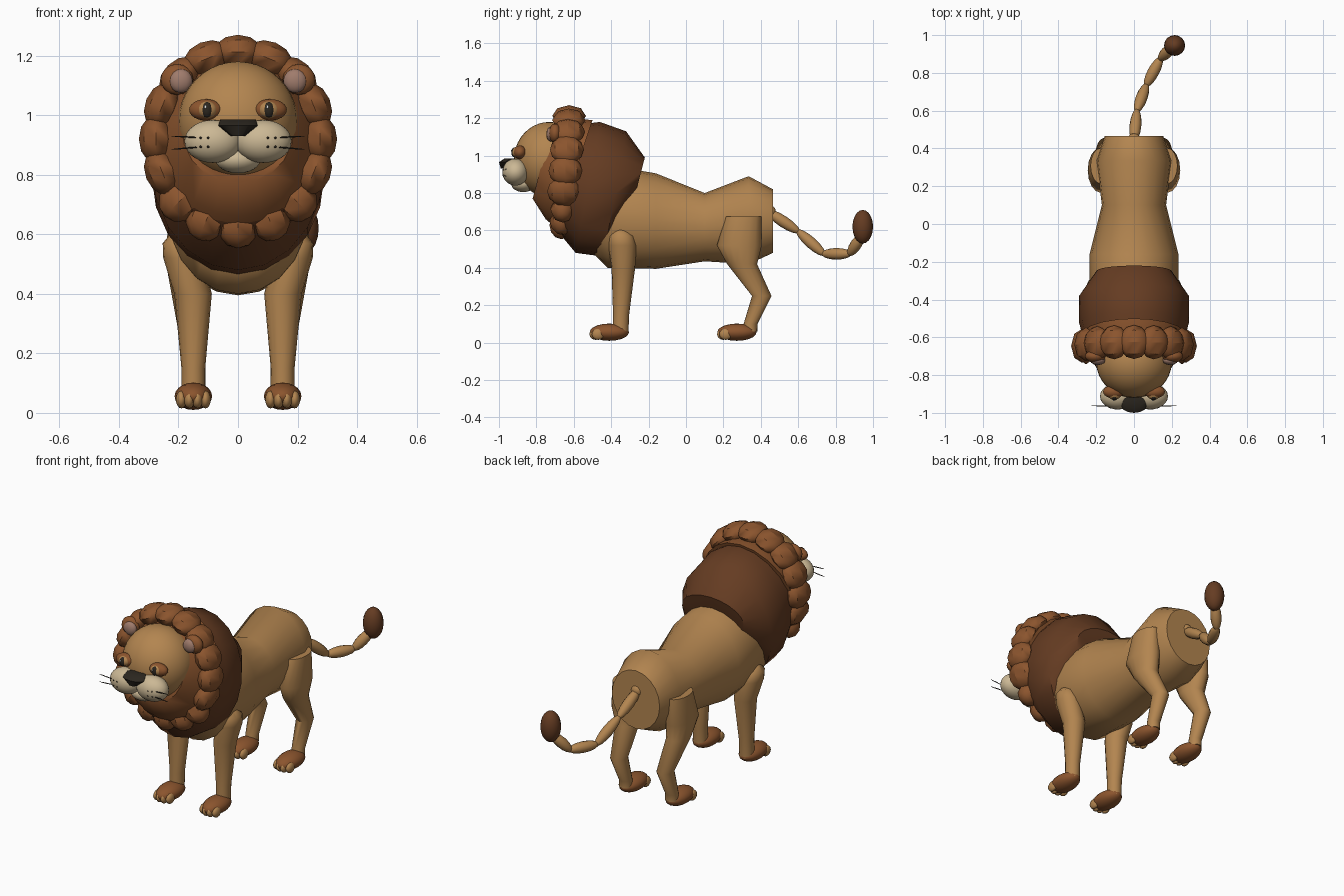
import bpy, math
from mathutils import Vector, Euler

if "Cube" in bpy.data.objects:
    bpy.data.objects.remove(bpy.data.objects["Cube"], do_unlink=True)


def material(name, r, g, b):
    m = bpy.data.materials.new(name)
    m.use_nodes = True
    m.diffuse_color = (r, g, b, 1)
    m.node_tree.nodes["Principled BSDF"].inputs["Base Color"].default_value = (r, g, b, 1)
    return m


TAN = material("tan fur", .45, .235, .08)
BROWN = material("brown mane", .26, .09, .027)
DARK = material("dark mane", .13, .045, .016)
CREAM = material("cream muzzle", .60, .48, .30)
BLACK = material("nose black", .025, .02, .014)
PINK = material("ear pink", .35, .20, .15)
WHITE = material("eye glint", .85, .85, .82)


def finish(obj, mat, angle=50):
    obj.data.materials.append(mat)
    bpy.ops.object.select_all(action='DESELECT')
    obj.select_set(True)
    bpy.context.view_layer.objects.active = obj
    bpy.ops.object.shade_smooth_by_angle(angle=math.radians(angle))
    return obj


def ball(name, loc, radii, mat, seg=20, rings=12, rot=(0, 0, 0), angle=50):
    bpy.ops.mesh.primitive_uv_sphere_add(segments=seg, ring_count=rings, radius=1,
                                         location=loc, rotation=rot)
    obj = bpy.context.object
    obj.name = name
    obj.scale = radii
    return finish(obj, mat, angle)


def loft(name, rings, mat, n=20):
    """Skin a tube over rings given as (centre, half axis, half axis)."""
    verts, faces = [], []
    for c, u, v in rings:
        for i in range(n):
            a = math.tau * i / n
            verts.append(Vector(c) + Vector(u) * math.cos(a) + Vector(v) * math.sin(a))
    for k in range(len(rings) - 1):
        for i in range(n):
            j = (i + 1) % n
            faces.append((k * n + i, k * n + j, k * n + n + j, k * n + n + i))
    faces.append(tuple(reversed(range(n))))
    faces.append(tuple(range((len(rings) - 1) * n, len(rings) * n)))
    me = bpy.data.meshes.new(name)
    me.from_pydata(verts, [], faces)
    import bmesh
    bm = bmesh.new()
    bm.from_mesh(me)
    bmesh.ops.recalc_face_normals(bm, faces=bm.faces)
    bm.to_mesh(me)
    bm.free()
    obj = bpy.data.objects.new(name, me)
    bpy.context.collection.objects.link(obj)
    return finish(obj, mat)


def trunk(name, stations, mat):
    """Loft along y; stations are top y, top z, bottom y, bottom z, half width."""
    rings = []
    for ty, tz, by, bz, w in stations:
        rings.append(((0, (ty + by) / 2, (tz + bz) / 2), (w, 0, 0),
                      (0, (ty - by) / 2, (tz - bz) / 2)))
    return loft(name, rings, mat)


def leg(name, side, stations):
    """Loft of level rings; stations are x, y, z, x radius, y radius."""
    return loft(name, [((side * x, y, z), (rx, 0, 0), (0, ry, 0))
                       for x, y, z, rx, ry in stations], TAN, 16)


def rod(name, a, b, r, mat):
    d = Vector(b) - Vector(a)
    obj = ball(name, (Vector(a) + Vector(b)) / 2, (r, r, d.length / 2), mat, 12, 8,
               d.to_track_quat('Z', 'Y').to_euler())
    return obj


# Body and mane masses
trunk("body", [(-.5, .95, -.5, .48, .20), (-.42, .95, -.42, .40, .235),
               (-.16, .905, -.16, .395, .235), (.1, .8, .1, .435, .17),
               (.335, .89, .335, .42, .20), (.465, .82, .465, .48, .155)], TAN)
trunk("dark_mane", [(-.62, 1.16, -.74, .66, .25), (-.46, 1.18, -.59, .48, .29),
                    (-.32, 1.13, -.44, .46, .29), (-.22, .99, -.28, .76, .20)], DARK)
trunk("mane_collar", [(-.72, 1.15, -.82, .77, .19), (-.62, 1.2, -.75, .66, .25),
                      (-.5, 1.19, -.69, .61, .285)], BROWN)

# Ring of overlapping mane locks; the lowest ones point downward
LOCKS = 16
for i in range(LOCKS):
    a = math.tau * i / LOCKS
    c, s = math.cos(a), math.sin(a)
    loc = (.275 * s, -.645 + .02 * c, .92 + .292 * c)
    if c < -.6:
        ball("mane_lock", loc, (.07, .065, .075), BROWN, 8, 6, (0, a, 0), 35)
    else:
        ball("mane_lock", loc, (.058, .09, .082), BROWN, 8, 6, (0, a + math.pi / 2, 0), 35)

# Head, chin and nose
ball("head", (0, -.73, .98), (.2, .19, .2), TAN, 32, 20)
ball("chin", (0, -.87, .85), (.075, .065, .045), CREAM)
loft("nose", [((0, -.94, .985), (.06, 0, 0), (0, .03, 0)),
              ((0, -.965, .965), (.066, 0, 0), (0, .035, 0)),
              ((0, -.96, .93), (.025, 0, 0), (0, .03, 0))], BLACK, 12)

for side in (-1, 1):
    # Muzzle half with whiskers and their spots
    ball("muzzle", (side * .085, -.912, .912), (.095, .07, .072), CREAM, 24, 14)
    for dz in (-.018, .012):
        rod("whisker", (side * .12, -.965, .912 + dz),
            (side * .225, -.962, .912 + dz * 1.5), .0025, BLACK)
        for dx in (.10, .125):
            y = -.912 - .069 * math.sqrt(1 - ((dx - .085) / .095) ** 2 - (dz / .072) ** 2)
            ball("whisker_spot", (side * dx, y, .912 + dz), (.004, .003, .004), BLACK, 8, 6)
    # Eye: lid, iris, pupil and glint
    ball("eye_lid", (side * .108, -.888, 1.018), (.056, .035, .036), BROWN)
    ball("eye_iris", (side * .104, -.905, 1.018), (.034, .025, .029), TAN)
    ball("eye_pupil", (side * .104, -.918, 1.018), (.018, .016, .026), BLACK)
    ball("eye_glint", (side * .104 - .005, -.934, 1.028), (.004, .003, .006), WHITE, 8, 6)
    # Ear
    ball("ear", (side * .205, -.70, 1.12), (.055, .035, .052), BROWN, 12, 8)
    ball("ear_inner", (side * .192, -.722, 1.115), (.04, .025, .04), PINK, 12, 8)
    # Legs
    leg("front_leg", side, [(.15, -.35, .05, .04, .042), (.15, -.347, .15, .04, .043),
                            (.151, -.335, .4, .063, .063), (.185, -.34, .52, .066, .075),
                            (.20, -.345, .57, .053, .065), (.19, -.35, .61, .03, .03)])
    leg("hind_leg", side, [(.15, .345, .06, .036, .036), (.15, .345, .1, .036, .037),
                           (.15, .405, .25, .046, .052), (.165, .30, .42, .062, .08),
                           (.175, .285, .52, .07, .12), (.175, .308, .675, .055, .095)])
    # Paws with toes
    for name, y in (("front", -.41), ("hind", .272)):
        ball(name + "_paw", (side * .15, y, .056), (.063, .105, .046), BROWN, 16, 10)
        for k in (-1.5, -.5, .5, 1.5):
            ball(name + "_toe", (side * .15 + k * .027, y - .078 + abs(k) * .012, .045),
                 (.019, .034, .03), TAN, 10, 8)

# Tail of tapered links with a tuft
path = [(0, .44, .70), (.015, .60, .595), (.065, .735, .475), (.14, .875, .475), (.205, .94, .57)]
for a, b in zip(path, path[1:]):
    a, b = Vector(a), Vector(b)
    d = (b - a).normalized() * .012
    rod("tail_link", a - d, b + d, .031, TAN)
ball("tail_tuft", (.215, .945, .62), (.056, .055, .09), DARK, 16, 10)
ball("rump_joint", (0, .45, .70), (.035, .03, .035), TAN, 12, 8)
